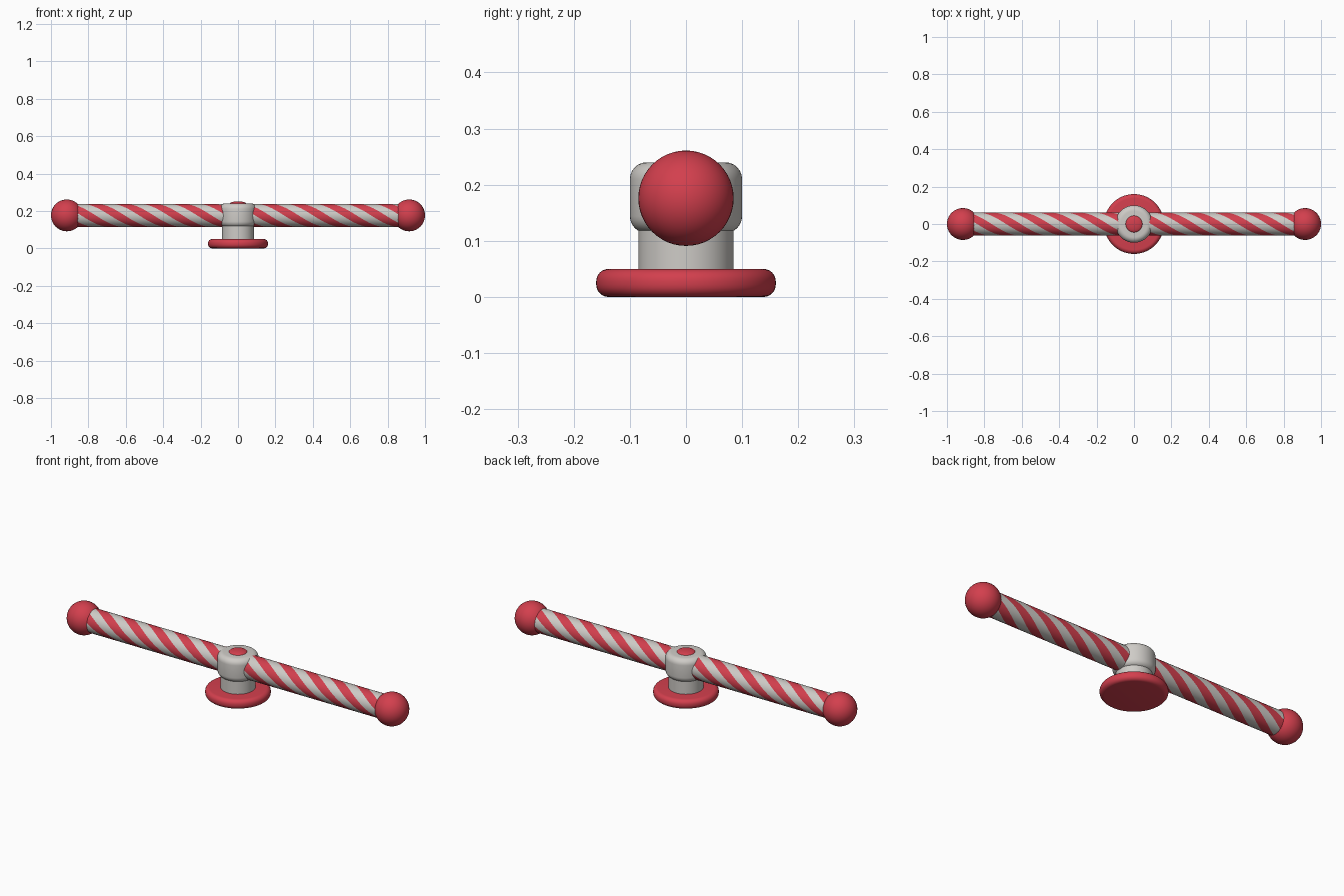
import bpy, bmesh, math

if "Cube" in bpy.data.objects:
    bpy.data.objects.remove(bpy.data.objects["Cube"])

def material(name, rgb):
    m = bpy.data.materials.new(name)
    m.diffuse_color = (*rgb, 1)
    m.use_nodes = True
    m.node_tree.nodes["Principled BSDF"].inputs["Base Color"].default_value = m.diffuse_color
    return m

RED = material("candy red", (0.65, 0.05, 0.075))
WHITE = material("warm white", (0.62, 0.60, 0.57))
AXIS_Z = 0.176   # height of the arms

def smooth(ob):
    bpy.ops.object.select_all(action='DESELECT')
    ob.select_set(True)
    bpy.context.view_layer.objects.active = ob
    bpy.ops.object.shade_smooth_by_angle(angle=math.radians(40))

def disc(name, radius, z0, z1, mat, bevel=0):
    bpy.ops.mesh.primitive_cylinder_add(vertices=64, radius=radius, depth=z1 - z0,
                                        location=(0, 0, (z0 + z1) / 2))
    ob = bpy.context.object
    ob.name = name
    ob.data.materials.append(mat)
    if bevel:
        b = ob.modifiers.new("round", 'BEVEL')
        b.width, b.segments = bevel, 6
        b.limit_method, b.angle_limit = 'ANGLE', math.radians(40)
        bpy.ops.object.modifier_apply(modifier=b.name)
    smooth(ob)

def ball(name, loc, scale, mat):
    bpy.ops.mesh.primitive_uv_sphere_add(segments=48, ring_count=24, radius=1, location=loc)
    ob = bpy.context.object
    ob.name = name
    ob.scale = scale
    bpy.ops.object.transform_apply(location=False, rotation=False, scale=True)
    ob.data.materials.append(mat)
    smooth(ob)

def striped_arm(name, x0, x1, radius=0.062, starts=4, spacing=0.155, sides=48, steps=60):
    # tube whose edges follow the helix, so every band of faces is one stripe
    bm = bmesh.new()
    twist = 2 * math.pi / (starts * spacing)
    band = sides // (2 * starts)
    rings = []
    for i in range(steps + 1):
        x = x0 + (x1 - x0) * i / steps
        ring = []
        for j in range(sides):
            # a stripe is centred on the front at x = 0.13
            a = math.pi / 2 + (x - 0.13) * twist + 2 * math.pi * (j - band / 2) / sides
            ring.append(bm.verts.new((x, -radius * math.sin(a), AXIS_Z + radius * math.cos(a))))
        rings.append(ring)
    for r, s in zip(rings, rings[1:]):
        for j in range(sides):
            k = (j + 1) % sides
            f = bm.faces.new((r[j], r[k], s[k], s[j]))
            f.material_index = (j // band) % 2
    bm.faces.new(rings[0])
    bm.faces.new(rings[-1])
    bmesh.ops.recalc_face_normals(bm, faces=bm.faces)
    me = bpy.data.meshes.new(name)
    bm.to_mesh(me)
    bm.free()
    me.materials.append(RED)
    me.materials.append(WHITE)
    ob = bpy.data.objects.new(name, me)
    bpy.context.collection.objects.link(ob)
    smooth(ob)

# foot, post and hub
disc("base", 0.16, 0.0, 0.05, RED, 0.022)
disc("post", 0.085, 0.04, 0.14, WHITE)
disc("hub", 0.10, 0.114, 0.24, WHITE, 0.03)
ball("top_button", (0, 0, 0.238), (0.045, 0.045, 0.013), RED)

# striped arms with end balls
for side, s in (("left", -1), ("right", 1)):
    striped_arm(side + "_arm", *sorted((s * 0.06, s * 0.89)))
    ball(side + "_end_ball", (s * 0.915, 0, AXIS_Z), (0.085,) * 3, RED)
